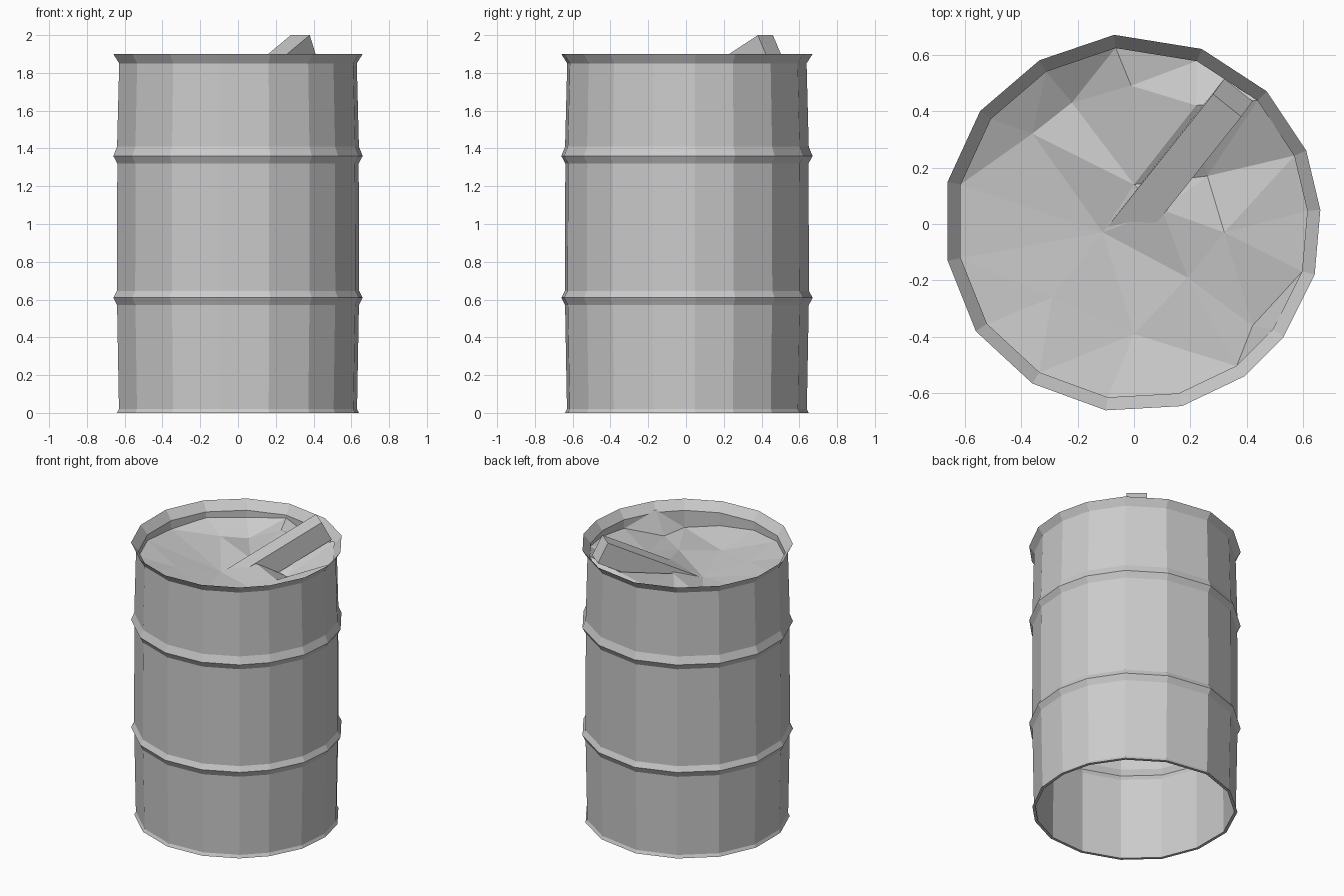
import bpy, bmesh
from mathutils import Vector
from mathutils.geometry import delaunay_2d_cdt

if "Cube" in bpy.data.objects:
    bpy.data.objects.remove(bpy.data.objects["Cube"])

# slightly irregular 16-sided plan outline, at the widest radius
RING = [(-.07, .67), (.24, .62), (.47, .47), (.61, .26), (.66, .05), (.64, -.18),
        (.53, -.40), (.39, -.54), (.17, -.645), (-.10, -.66), (-.36, -.565),
        (-.56, -.38), (-.66, -.13), (-.66, .15), (-.545, .40), (-.335, .58)]


def add_object(name, verts, faces):
    mesh = bpy.data.meshes.new(name)
    mesh.from_pydata(verts, [], faces)
    bm = bmesh.new()
    bm.from_mesh(mesh)
    bmesh.ops.recalc_face_normals(bm, faces=bm.faces)
    bm.to_mesh(mesh)
    bm.free()
    obj = bpy.data.objects.new(name, mesh)
    bpy.context.collection.objects.link(obj)
    return obj


# barrel wall: closed profile of (height, scale of outline), open top and bottom
outer = [(0, .97), (.02, .955), (.57, .97), (.61, 1), (.645, .972),
         (1.32, .968), (1.36, 1), (1.41, .97), (1.85, .953), (1.9, 1)]
inner = [(1.84, .93), (1.41, .935), (1.36, .965), (1.32, .935),
         (.645, .935), (.61, .965), (.57, .935), (0, .94)]
profile = outer + inner
n, m = len(RING), len(profile)
verts = [(x * s, y * s, z) for z, s in profile for x, y in RING]
faces = [(i * n + j, i * n + (j + 1) % n,
          ((i + 1) % m) * n + (j + 1) % n, ((i + 1) % m) * n + j)
         for i in range(m) for j in range(n)]
add_object("barrel_wall", verts, faces)

# crumpled rubbish surface filling the top
edge_z = [1.82, 1.74, 1.86, 1.82, 1.80, 1.78, 1.86, 1.72,
          1.75, 1.78, 1.80, 1.80, 1.80, 1.78, 1.80, 1.79]
heap = [(x * .932, y * .932, z) for (x, y), z in zip(RING, edge_z)]
heap += [(.19, -.19, 1.73), (.32, -.03, 1.74), (.26, .17, 1.67), (.10, .05, 1.77),
         (0, .14, 1.74), (-.01, .49, 1.80), (-.22, .43, 1.71), (-.36, .32, 1.73),
         (0, -.39, 1.70), (-.29, -.26, 1.75), (-.11, -.03, 1.68), (.22, .42, 1.80),
         (.42, -.36, 1.70)]
flat = [Vector(p[:2]) for p in heap]
res = delaunay_2d_cdt(flat, [], [list(range(n))], 1, 1e-5)
hv = [(v.x, v.y, heap[o[0]][2]) for v, o in zip(res[0], res[3])]
rubbish = add_object("rubbish_heap", hv, res[2])
if rubbish.data.polygons[0].normal.z < 0:
    rubbish.data.flip_normals()

# plank sticking out of the heap
along = Vector((.39, .49, .325)).normalized()
left, right = Vector((.28, .46, 2.0)), Vector((.38, .38, 2.0))
down = Vector((.04, .055, -.13))
end = [left, right, right + down, left + down]
pv = [p for p in end] + [p - along * .72 for p in end]
pf = [(0, 1, 2, 3), (7, 6, 5, 4)] + [(i, i + 4, (i + 1) % 4 + 4, (i + 1) % 4) for i in range(4)]
add_object("plank", pv, pf)
